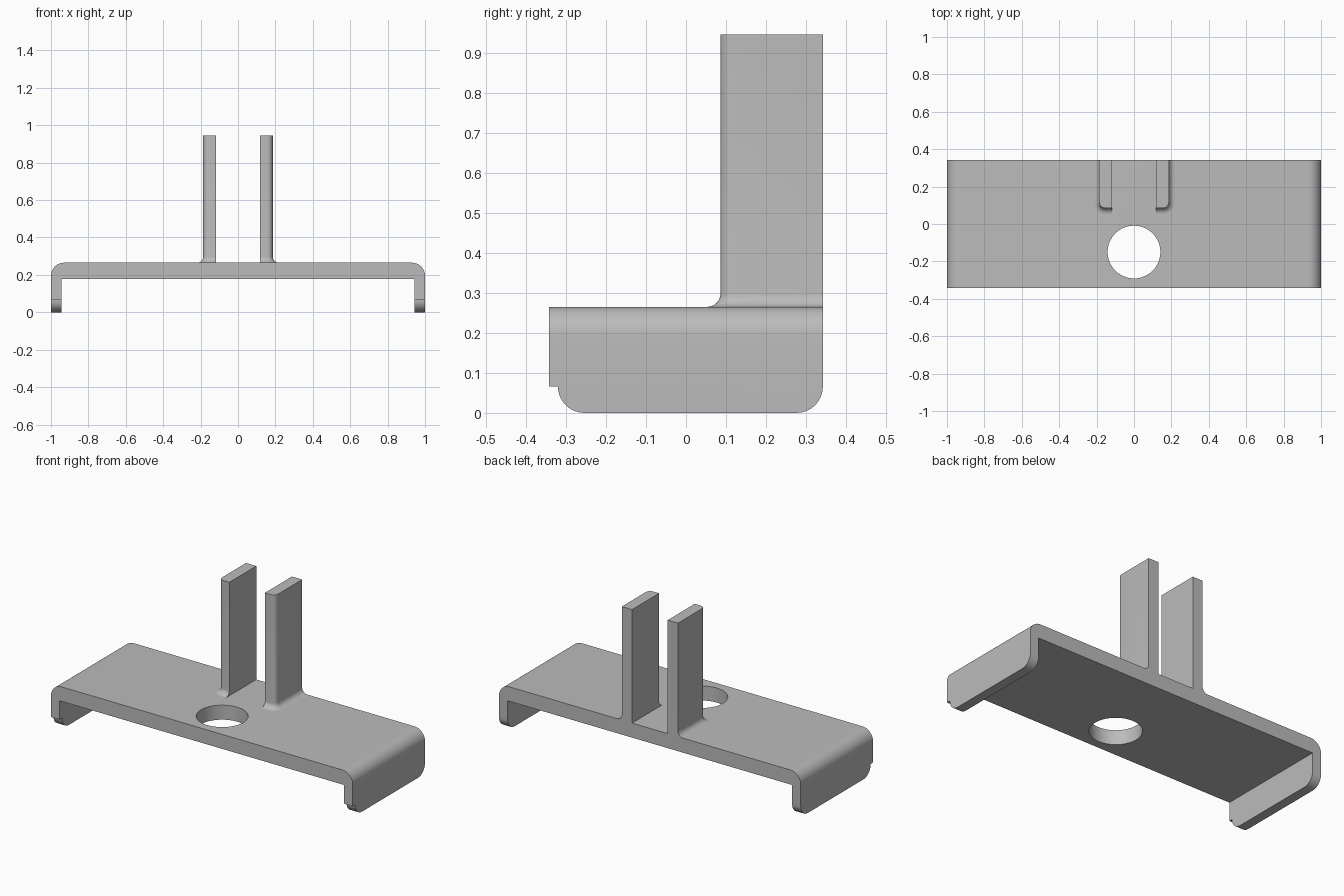
import bpy, bmesh
from math import sin, cos, pi, radians
from mathutils import Vector

if "Cube" in bpy.data.objects:
    bpy.data.objects.remove(bpy.data.objects["Cube"], do_unlink=True)

grey = bpy.data.materials.new("plain grey")
grey.use_nodes = True
grey.diffuse_color = (0.5, 0.5, 0.5, 1)
grey.node_tree.nodes["Principled BSDF"].inputs["Base Color"].default_value = (0.5, 0.5, 0.5, 1)

HALF_DEPTH = 0.342
DECK_TOP = 0.265


def arc(cx, cy, r, start, end, steps=10):
    """Points along a circular arc, angles in degrees."""
    angles = [radians(start + (end - start) * i / steps) for i in range(steps + 1)]
    return [(cx + r * cos(a), cy + r * sin(a)) for a in angles]


def loft(name, rings):
    """Closed solid through rings of equal point count."""
    bm = bmesh.new()
    loops = [[bm.verts.new(p) for p in ring] for ring in rings]
    n = len(loops[0])
    for low, high in zip(loops, loops[1:]):
        for i in range(n):
            j = (i + 1) % n
            bm.faces.new((low[i], low[j], high[j], high[i]))
    bm.faces.new(loops[0])
    bm.faces.new(loops[-1])
    bmesh.ops.recalc_face_normals(bm, faces=bm.faces)
    mesh = bpy.data.meshes.new(name)
    bm.to_mesh(mesh)
    bm.free()
    mesh.materials.append(grey)
    obj = bpy.data.objects.new(name, mesh)
    bpy.context.collection.objects.link(obj)
    return obj


def activate(obj):
    bpy.ops.object.select_all(action='DESELECT')
    obj.select_set(True)
    bpy.context.view_layer.objects.active = obj


def cut(target, tool, operation):
    """Apply a boolean and discard its tool."""
    activate(target)
    mod = target.modifiers.new(operation, 'BOOLEAN')
    mod.operation, mod.object, mod.solver = operation, tool, 'EXACT'
    bpy.ops.object.modifier_apply(modifier=mod.name)
    bpy.data.objects.remove(tool, do_unlink=True)


def smooth(obj):
    activate(obj)
    bpy.ops.object.shade_smooth_by_angle(angle=radians(30))


# Channel-shaped base: front section with rounded shoulders
R, INNER, UNDER = 0.07, 0.943, 0.178
section = [(-1, 0), (-INNER, 0), (-INNER, UNDER), (INNER, UNDER), (INNER, 0), (1, 0)]
section += arc(1 - R, DECK_TOP - R, R, 0, 90) + arc(R - 1, DECK_TOP - R, R, 90, 180)
base = loft("base", [[(x, y, z) for x, z in section] for y in (-HALF_DEPTH, HALF_DEPTH)])

# Side outline: rounded feet with a small front step
FOOT = 0.066
side = arc(HALF_DEPTH - FOOT, FOOT, FOOT, 0, -90)
side += arc(-0.32 + FOOT, FOOT, FOOT, -90, -180)
side += [(-0.4, FOOT), (-0.4, 0.5), (HALF_DEPTH, 0.5)]
cut(base, loft("foot_trim", [[(x, y, z) for y, z in side] for x in (-1.1, 1.1)]), 'INTERSECT')

# Round hole through the deck
circle = arc(0, -0.15, 0.141, 0, 360, 64)[:-1]
cut(base, loft("hole_cutter", [[(x, y, z) for x, y in circle] for z in (0.1, 0.4)]), 'DIFFERENCE')
smooth(base)

# Upright posts: outer front corner rounded, fillet flaring at the foot
X_IN, X_OUT, Y_FRONT, POST_TOP = 0.118, 0.186, 0.086, 0.945
FILLET, CORNER = 0.033, 0.03


def post_ring(flare, z):
    x, y, r = X_OUT - CORNER, Y_FRONT + CORNER, CORNER + flare
    outline = [(X_IN, HALF_DEPTH), (X_IN, Y_FRONT - flare)]
    outline += arc(x, y, r, -90, 0, 8) + [(X_OUT + flare, HALF_DEPTH)]
    return [Vector((px, py, z)) for px, py in outline]


rings = [post_ring(FILLET + fx, DECK_TOP + FILLET + fz)
         for fx, fz in arc(0, 0, FILLET, 270, 180, 8)]
rings.append(post_ring(0, POST_TOP))
post = loft("posts", rings)
activate(post)
mirror = post.modifiers.new("mirror", 'MIRROR')
mirror.use_mirror_merge = False
bpy.ops.object.modifier_apply(modifier=mirror.name)
smooth(post)
